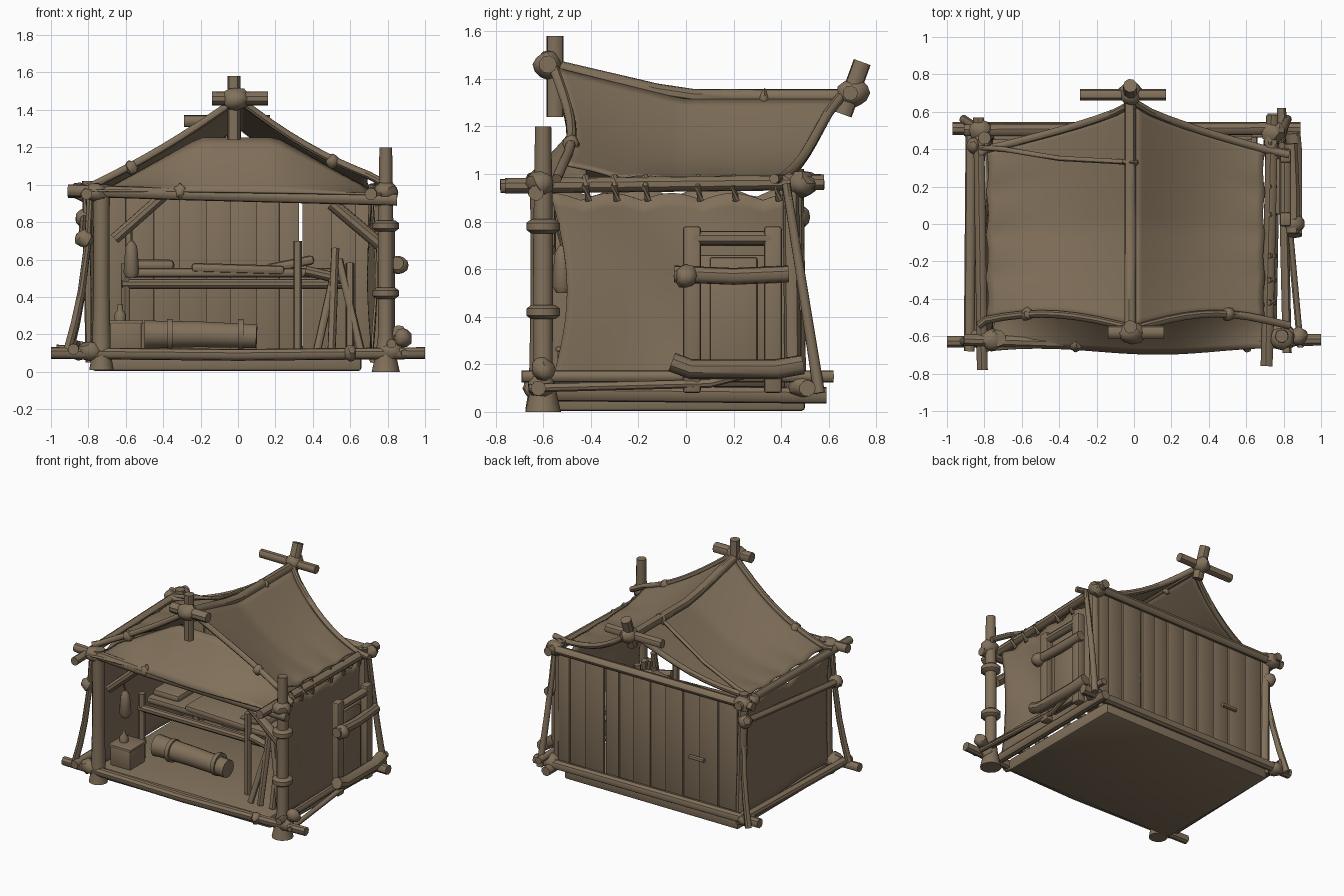
import bpy, bmesh, math, random
from mathutils import Vector, Matrix

random.seed(4)
cube = bpy.data.objects.get("Cube")
if cube:
    bpy.data.objects.remove(cube, do_unlink=True)

brown = bpy.data.materials.new("weathered brown")
brown.use_nodes = True
colour = (0.22, 0.163, 0.103, 1)
brown.diffuse_color = colour
brown.node_tree.nodes["Principled BSDF"].inputs["Base Color"].default_value = colour


def finish(name, bm):
    bmesh.ops.recalc_face_normals(bm, faces=bm.faces)
    mesh = bpy.data.meshes.new(name)
    bm.to_mesh(mesh)
    bm.free()
    mesh.materials.append(brown)
    obj = bpy.data.objects.new(name, mesh)
    bpy.context.collection.objects.link(obj)
    bpy.ops.object.select_all(action='DESELECT')
    obj.select_set(True)
    bpy.context.view_layer.objects.active = obj
    bpy.ops.object.shade_smooth_by_angle(angle=math.radians(40))
    return obj


def skin(name, bm, rings):
    """Join rings of vertices into a capped tube."""
    sides = len(rings[0])
    for a, b in zip(rings, rings[1:]):
        for k in range(sides):
            n = (k + 1) % sides
            bm.faces.new((a[k], a[n], b[n], b[k]))
    bm.faces.new(rings[0])
    bm.faces.new(rings[-1])
    return finish(name, bm)


def rod(name, points, radius, end_radius=None, sides=9):
    """Round pole through the points."""
    pts = [Vector(p) for p in points]
    bm, rings = bmesh.new(), []
    last = len(pts) - 1
    for i, p in enumerate(pts):
        along = (pts[min(i + 1, last)] - pts[max(i - 1, 0)]).normalized()
        turn = along.to_track_quat('Z', 'Y')
        r = radius + ((end_radius or radius) - radius) * i / last
        rings.append([bm.verts.new(p + turn @ Vector((r * math.cos(a), r * math.sin(a), 0)))
                      for a in [math.tau * k / sides for k in range(sides)]])
    return skin(name, bm, rings)


def lathe(name, centre, profile, sides=12):
    """Upright turned shape from (radius, height) pairs."""
    bm = bmesh.new()
    rings = [[bm.verts.new((centre[0] + r * math.cos(math.tau * k / sides),
                            centre[1] + r * math.sin(math.tau * k / sides), z))
              for k in range(sides)] for r, z in profile]
    return skin(name, bm, rings)


def box(name, centre, size, bevel=0.01, tilt=0):
    bm = bmesh.new()
    matrix = Matrix.Translation(centre) @ Matrix.Rotation(tilt, 4, 'Y') @ Matrix.Diagonal((*size, 1))
    bmesh.ops.create_cube(bm, size=1, matrix=matrix)
    bmesh.ops.bevel(bm, geom=bm.edges[:], offset=bevel, segments=2, affect='EDGES', profile=0.5)
    return finish(name, bm)


def knot(name, centre, size):
    """Lumpy rope lashing."""
    bm = bmesh.new()
    bmesh.ops.create_icosphere(bm, subdivisions=2, radius=1,
                               matrix=Matrix.Translation(centre) @ Matrix.Diagonal((*size, 1)))
    for v in bm.verts:
        v.co += (v.co - Vector(centre)) * random.uniform(-0.12, 0.12)
    return finish(name, bm)


def cloth(name, surface, nu=16, nv=20):
    """Draped sheet from surface(u, v)."""
    bm = bmesh.new()
    grid = [[bm.verts.new(surface(i / nu, j / nv)) for j in range(nv + 1)] for i in range(nu + 1)]
    for i in range(nu):
        for j in range(nv):
            bm.faces.new((grid[i][j], grid[i + 1][j], grid[i + 1][j + 1], grid[i][j + 1]))
    solid = finish(name, bm).modifiers.new("thickness", 'SOLIDIFY')
    solid.thickness = 0.012
    solid.offset = 0


# Floor and its rails
box("floor", (-0.06, -0.03, 0.05), (1.44, 1.06, 0.09), 0.015)
rod("front_floor_rail", [(-1, -0.63, 0.1), (0, -0.64, 0.09), (1, -0.62, 0.1)], 0.032)
rod("back_floor_rail", [(-0.97, 0.51, 0.11), (0.89, 0.51, 0.1)], 0.035)
rod("left_floor_rail", [(0.82, -0.69, 0.15), (0.79, 0.62, 0.15)], 0.025)
rod("left_lower_rail", [(0.73, -0.56, 0.08), (0.75, 0.59, 0.07)], 0.035)
rod("right_floor_rail", [(-0.88, -0.68, 0.12), (-0.87, 0.55, 0.14)], 0.03)

# Corner posts with flared feet
lathe("front_left_post", (0.79, -0.6), [(0.075, 0), (0.055, 0.09), (0.04, 0.2), (0.042, 0.7), (0.034, 1.2)])
lathe("front_right_post", (-0.73, -0.61), [(0.065, 0.01), (0.05, 0.1), (0.042, 0.5), (0.045, 1)])
rod("back_left_post", [(0.74, 0.45, 0.05), (0.73, 0.44, 1)], 0.035)
rod("back_right_post", [(-0.78, 0.47, 0.05), (-0.8, 0.46, 1.02)], 0.035)

# Top beams
rod("front_beam", [(-0.91, -0.62, 0.97), (-0.3, -0.64, 0.95), (0.85, -0.63, 0.92)], 0.033)
rod("back_beam", [(-0.91, 0.5, 0.96), (0.78, 0.51, 0.96)], 0.032)
rod("left_beam", [(0.71, -0.76, 0.95), (0.74, 0.58, 0.965)], 0.033)
rod("right_beam", [(-0.81, -0.78, 0.95), (-0.83, 0.57, 0.97)], 0.03)
rod("right_wall_rail", [(-0.83, -0.62, 0.71), (-0.82, 0.5, 0.82)], 0.025)

# Lashings on each corner and along the posts
for x, y in [(0.79, -0.61), (-0.76, -0.62), (0.74, 0.49), (-0.82, 0.5)]:
    knot("top_lashing", (x, y, 0.96), (0.065, 0.06, 0.055))
    knot("bottom_lashing", (x * 1.04, y, 0.11), (0.065, 0.06, 0.05))
for z in (0.42, 0.78):
    lathe("post_wrap", (0.79, -0.6), [(0.05, z - 0.03), (0.07, z - 0.015), (0.07, z + 0.015), (0.05, z + 0.03)])
for spot in [(-0.82, -0.6, 0.71), (-0.82, 0.47, 0.82), (0.86, 0, 0.57), (0.88, -0.6, 0.18)]:
    knot("rope_knot", spot, (0.05, 0.05, 0.05))
for spot in [(-0.31, -0.64, 0.96), (0.6, -0.64, 0.1), (-0.86, 0.42, 0.97), (0.73, 0.43, 0.96)]:
    knot("small_knot", spot, (0.035, 0.045, 0.045))

# Bent outer braces
for side, y, lean, spread in ((-1, 0.42, 0.14, 0.12), (-1, -0.6, -0.03, 0.13), (1, 0.42, 0.14, 0.03)):
    rod("outer_brace", [(side * (0.79 + spread * t * t), y + lean * t, 0.96 - 0.88 * t)
                        for t in (0, 0.3, 0.6, 0.8, 1)], 0.018, 0.024)
rod("left_cross_brace", [(0.85, 0.42, 0.2), (0.82, 0.1, 0.12), (0.89, -0.66, 0.1)], 0.018)

# Front corner struts
rod("right_strut", [(-0.66, -0.58, 0.71), (-0.4, -0.58, 0.94)], 0.03)
rod("left_strut", [(0.5, -0.58, 0.9), (0.76, -0.58, 0.68)], 0.035)

# Overlapping back wall planks, leaving one open slit
edges = [-0.75, -0.6, -0.45, -0.31, -0.17, -0.04, 0.1, 0.22, 0.325, 0.345, 0.5, 0.63, 0.72]
for i, (a, b) in enumerate(zip(edges, edges[1:])):
    if b - a > 0.05:
        box("wall_plank", ((a + b) / 2, 0.46 + 0.014 * (i % 2), 0.52),
            (b - a + 0.002, 0.022, 0.87 + random.uniform(0, 0.05)), 0.004)
rod("plank_peg", [(-0.5, 0.5, 0.45), (-0.38, 0.5, 0.45)], 0.015)

# Side wall cloths with scalloped tops
cloth("left_wall_cloth", lambda u, v: (
    0.718 + 0.022 * math.sin(9 * u + 3 * v) * math.sin(math.pi * v),
    -0.57 + 1.02 * u + 0.07 * (1 - u) * math.sin(math.pi * v),
    0.1 + v * (0.79 + 0.03 * abs(math.cos(math.pi * 4 * u)))), 32, 14)
cloth("right_wall_cloth", lambda u, v: (
    -0.77 - 0.03 * v ** 4 + 0.012 * math.sin(7 * u + 2 * v), -0.57 + 1.03 * u,
    0.1 + v * (0.8 + 0.05 * abs(math.cos(math.pi * 3 * u)))), 32, 12)
for y in (-0.42, -0.3, -0.17, 0.05, 0.2, 0.38):
    rod("left_cloth_tie", [(0.72, y, 0.99), (0.75, y, 0.95), (0.725, y + 0.01, 0.89)], 0.016, sides=6)


# Roof sheets, sagging from ridge to eaves
def ridge(v):
    return 1.315 + 0.135 * max(0, 1 - 2.2 * v)


def roof(width, eave, lift):
    def surface(u, v):
        front = -0.56 + 0.08 * math.sin(math.pi * u * 0.8)
        back = 0.65 - 0.25 * u ** 0.75
        sag = 0.02 + 0.045 * v + 0.03 * math.sin(math.pi * v)
        scallop = 0.015 * u ** 4 * abs(math.sin(math.pi * 4 * v))
        return (width * u * (1 - scallop), front + (back - front) * v,
                ridge(v) * (1 - u) + eave * u - sag * math.sin(math.pi * u)
                + scallop + lift * u * u * (1 - v) ** 6)
    return surface


for width, eave, lift, label in ((0.7, 0.97, 0.07, "left"), (-0.79, 0.96, 0.02, "right")):
    sheet = roof(width, eave, lift)
    cloth(label + "_roof_cloth", sheet, 18, 24)
    for v, edge in ((0, "front"), (1, "back")):
        path = [Vector(sheet(k / 8, v)) + Vector((0, 0, 0.01)) for k in range(9)]
        tip = Vector((math.copysign(0.83, width), path[-1].y - 0.03, 0.98))
        rod(label + "_" + edge + "_roof_pole", path + [tip], 0.021)
    knot("roof_pole_knot", sheet(0.72, 0), (0.036, 0.036, 0.04))
rod("ridge_pole", [(-0.02, -0.6 + 1.27 * k / 8, ridge(k / 8) + 0.01) for k in range(9)], 0.032)
knot("ridge_wrap", (-0.02, 0.33, ridge(0.75)), (0.045, 0.025, 0.042))
rod("roof_rope", [(-0.85, 0.41, 0.98), (-0.7, 0.4, 1.01), (-0.4, 0.35, 1.1), (-0.03, 0.33, 1.32)], 0.014)

# Crossed poles at the ridge ends
rod("front_ridge_post", [(-0.02, -0.55, 1.24), (-0.02, -0.55, 1.58)], 0.036)
rod("front_ridge_bar", [(-0.14, -0.58, 1.46), (0.16, -0.58, 1.46)], 0.038)
knot("front_ridge_lashing", (-0.01, -0.58, 1.46), (0.075, 0.06, 0.06))
rod("back_ridge_post", [(-0.02, 0.66, 1.25), (-0.02, 0.74, 1.47)], 0.038)
rod("back_ridge_bar", [(-0.29, 0.69, 1.34), (0.17, 0.69, 1.34)], 0.032)
knot("back_ridge_lashing", (-0.02, 0.7, 1.34), (0.06, 0.07, 0.06))


# Front awning rising under the roof
def awning(u, v):
    x = (-0.79 + 1.56 * u) * (1 - 0.1 * v)
    low = 0.97 - 0.02 * u
    high = min(1.25, 1.36 - 0.55 * abs(x))
    return (x, -0.68 + 0.26 * v + 0.015 * math.sin(8 * u) * (1 - v),
            low + (high - low) * v - 0.015 * math.sin(math.pi * v))


cloth("front_awning", awning, 24, 8)

# Shuttered window on the left wall
box("window_panel", (0.77, 0.2, 0.4), (0.04, 0.3, 0.52))
box("window_inner_panel", (0.8, 0.2, 0.4), (0.02, 0.2, 0.5))
for y in (0.025, 0.365):
    box("window_post", (0.81, y, 0.43), (0.06, 0.075, 0.7), 0.012)
rod("window_top_bar", [(0.81, 0.03, 0.73), (0.81, 0.36, 0.73)], 0.032)
rod("window_middle_bar", [(0.85, -0.05, 0.58), (0.85, 0.2, 0.57), (0.84, 0.43, 0.58)], 0.036)
rod("window_sill", [(0.86, -0.06, 0.21), (0.86, 0.02, 0.18), (0.86, 0.38, 0.18), (0.85, 0.49, 0.2)], 0.042)

# Bunk with bedding
for y in (-0.28, 0.36):
    rod("bunk_rail", [(-0.62, y, 0.47), (0.6, y, 0.47)], 0.027)
    for x in (-0.6, 0.6):
        rod("bunk_leg", [(x, y, 0.08), (x, y, 0.58)], 0.025)
box("bunk_mattress", (0, 0.04, 0.53), (1.15, 0.62, 0.05), 0.02)
box("bunk_pillow", (-0.45, -0.03, 0.57), (0.22, 0.38, 0.06), 0.025)
box("bunk_blanket", (0, 0.03, 0.55), (0.5, 0.62, 0.05), 0.02, 0.03)
box("folded_cover", (0.28, -0.02, 0.575), (0.26, 0.4, 0.05), 0.02, -0.2)
rod("bunk_post", [(0.32, -0.34, 0.08), (0.32, -0.34, 0.7)], 0.024)

# Rolled bedding on the floor
rod("bedroll", [(-0.5, -0.24, 0.2), (-0.46, -0.24, 0.2), (-0.2, -0.25, 0.2), (0.1, -0.26, 0.19)], 0.08, 0.065, 14)
for x in (-0.38, 0):
    rod("bedroll_strap", [(x, -0.25, 0.2), (x + 0.03, -0.25, 0.2)], 0.083, sides=14)

# Crate with bottle and hanging lantern
box("crate", (-0.6, -0.45, 0.19), (0.17, 0.18, 0.15))
box("crate_lid", (-0.6, -0.45, 0.265), (0.185, 0.195, 0.02), 0.005)
lathe("bottle", (-0.63, -0.45), [(0.03, 0.27), (0.03, 0.31), (0.015, 0.33), (0.015, 0.36)])
lathe("lantern", (-0.57, -0.52), [(0.025, 0.5), (0.042, 0.53), (0.035, 0.63), (0.03, 0.67), (0.012, 0.7)])
rod("lantern_cord", [(-0.57, -0.52, 0.69), (-0.57, -0.55, 0.8)], 0.006, sides=6)

# Tools leaning near the left post
for x, lean, top in ((0.42, 0.1, 0.55), (0.5, 0.02, 0.66), (0.6, 0, 0.58), (0.66, -0.12, 0.6)):
    rod("leaning_pole", [(x, -0.45, 0.1), (x + lean, -0.36, top)], 0.022)
rod("leaning_rail", [(0.36, -0.36, 0.54), (0.62, -0.36, 0.48)], 0.028)
